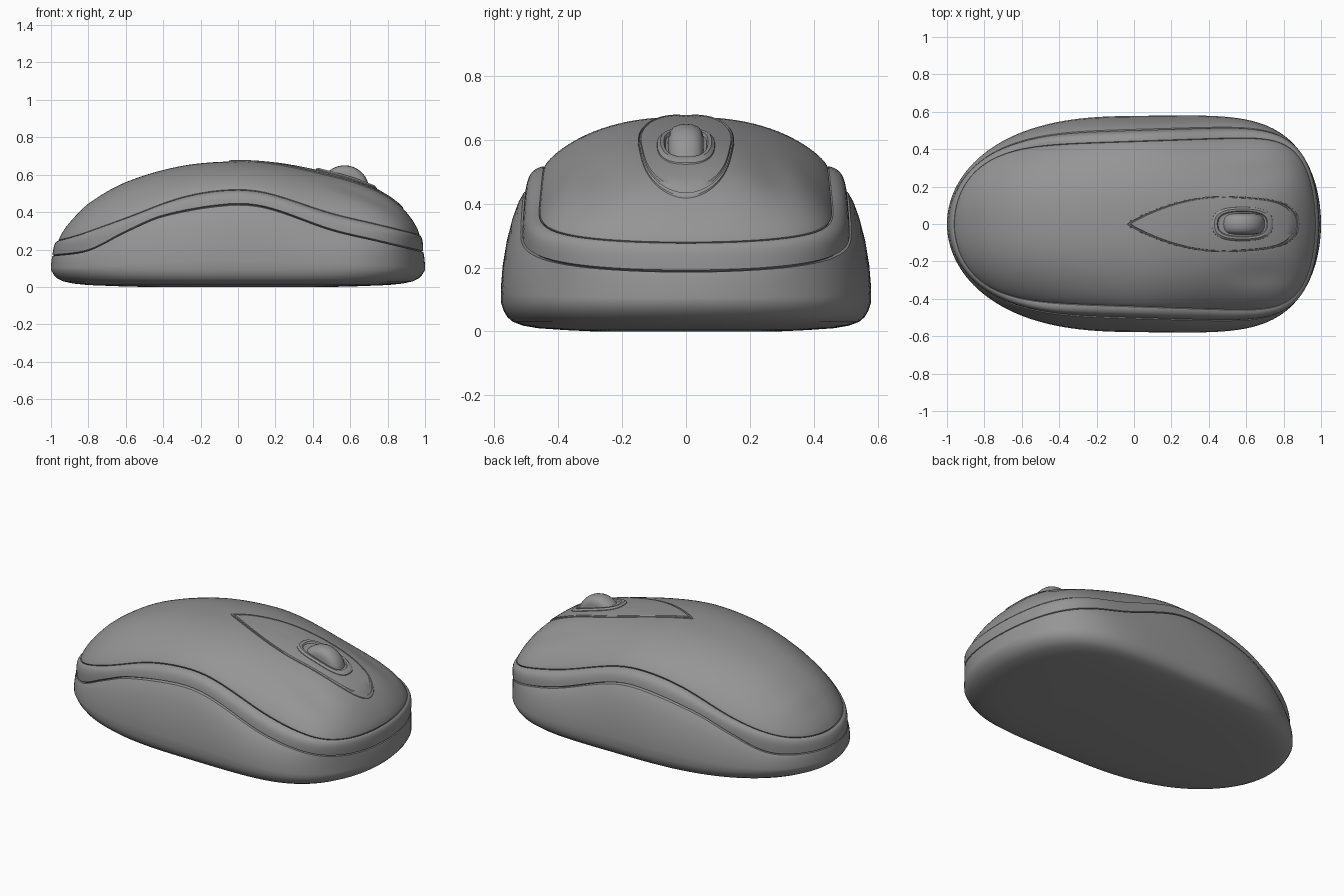
import bpy, bmesh, math
from math import sin, cos, pi, exp

if "Cube" in bpy.data.objects:
    bpy.data.objects.remove(bpy.data.objects["Cube"])

grey = bpy.data.materials.new("mid grey plastic")
grey.use_nodes = True
COLOUR = (0.3, 0.3, 0.3, 1)
grey.diffuse_color = COLOUR
grey.node_tree.nodes["Principled BSDF"].inputs["Base Color"].default_value = COLOUR
N = 128


def loft(name, rings, wrap=True, cap=False, angle=35):
    """Skin a list of equal point rows into a smooth shaded object."""
    bm = bmesh.new()
    rows = [[bm.verts.new(p) for p in r] for r in rings]
    n = len(rows[0])
    for a, b in zip(rows, rows[1:]):
        for i in range(n if wrap else n - 1):
            j = (i + 1) % n
            bm.faces.new((a[i], a[j], b[j], b[i]))
    if cap:
        bm.faces.new(rows[-1])
    bmesh.ops.remove_doubles(bm, verts=bm.verts, dist=0.0002)
    bmesh.ops.recalc_face_normals(bm, faces=bm.faces)
    me = bpy.data.meshes.new(name)
    bm.to_mesh(me)
    bm.free()
    ob = bpy.data.objects.new(name, me)
    bpy.context.collection.objects.link(ob)
    me.materials.append(grey)
    bpy.ops.object.select_all(action="DESELECT")
    ob.select_set(True)
    bpy.context.view_layer.objects.active = ob
    bpy.ops.object.shade_smooth_by_angle(angle=math.radians(angle))
    return ob


def curve(pts):
    """Smooth interpolation through (x, z) points."""
    def slope(i):
        a, b = pts[max(i - 1, 0)], pts[min(i + 1, len(pts) - 1)]
        return (b[1] - a[1]) / (b[0] - a[0])

    def f(x):
        x = min(max(x, pts[0][0]), pts[-1][0])
        i = max(k for k in range(len(pts) - 1) if pts[k][0] <= x)
        (xa, za), (xb, zb) = pts[i], pts[i + 1]
        h = xb - xa
        t = (x - xa) / h
        return (za * (1 + 2 * t) * (1 - t) ** 2 + slope(i) * h * t * (1 - t) ** 2
                + zb * t * t * (3 - 2 * t) + slope(i + 1) * h * t * t * (t - 1))
    return f


# Side-view lines: lower seam, upper seam and ridge
low_seam = curve([(-1, .17), (-.8, .2), (-.6, .3), (-.4, .385), (-.05, .445),
                  (.15, .43), (.5, .31), (.75, .25), (1, .19)])
top_seam = curve([(-.96, .25), (-.85, .28), (-.6, .37), (-.3, .48), (-.05, .52),
                  (.15, .505), (.5, .395), (.75, .335), (.97, .28)])
ridge = curve([(-.96, .25), (-.94, .29), (-.9, .345), (-.8, .445), (-.6, .56), (-.3, .647),
               (0, .672), (.2, .66), (.4, .625), (.6, .575), (.75, .515), (.85, .45),
               (.92, .375), (.96, .31), (.97, .28)])

# Plan outlines: back x, front x, half width, taper, back and front roundness
BASE = (-1, 1, .578, .01, 2.6, 4.8)
BAND = (-.992, .99, .5, .03, 3.6, 7)
SHELL = (-.96, .97, .44, .033, 5, 9)


def half_width(o, u):
    return (o[2] + o[3] * u) * math.sqrt(max(0, 1 - abs(u) ** (o[4] if u < 0 else o[5])))


def x_at(o, u):
    return (o[0] + o[1]) / 2 + u * (o[1] - o[0]) / 2


def outline(o):
    pts = []
    for i in range(N):
        t = 2 * pi * i / N
        u = cos(t)
        pts.append((x_at(o, u), math.copysign(half_width(o, u), sin(t))))
    return pts


def mix(a, b, t):
    return [(p[0] + (q[0] - p[0]) * t, p[1] + (q[1] - p[1]) * t) for p, q in zip(a, b)]


def top_z(x, y):
    """Height of the top shell, with a finger hollow on each button."""
    u = (x - x_at(SHELL, 0)) * 2 / (SHELL[1] - SHELL[0])
    w = half_width(SHELL, max(-1, min(1, u)))
    v = min(1, abs(y) / w) if w > 1e-6 else 0
    z = top_seam(x) + (ridge(x) - top_seam(x)) * (1 - v ** 2.4) ** .8
    dent = exp(-((abs(y) - .28) / .07) ** 2 - ((x - .68) / .17) ** 2)
    return z - .016 * dent * (1 - v ** 4)


# Top shell, built from cross-sections
sections = []
for i in range(N // 2 + 1):
    u = cos(2 * pi * i / N)
    x, w = x_at(SHELL, u), half_width(SHELL, u)
    ys = [w * sin(pi * (k / 48 - .5)) for k in range(49)]
    sections.append([(x, y, top_z(x, y)) for y in ys])
loft("top_shell", sections, wrap=False, angle=60)

# Middle band, with a groove below the shell
shell, band, base = outline(SHELL), outline(BAND), outline(BASE)
rings = [[(x, y, top_seam(x)) for x, y in shell],
         [(x * .985, y * .98, top_seam(x) - .016) for x, y in shell]]
for k in range(11):
    t = k / 10
    swell = sin(pi * t ** .85)
    rings.append([(x * (1 + .006 * swell), y * (1 + .03 * swell),
                   (top_seam(a[0]) - .004) * (1 - t) + low_seam(x) * t + .012 * swell)
                  for (x, y), a in zip(mix(shell, band, .06 + .94 * t), shell)])
rings.append([(x * .988, y * .975, low_seam(x) - .006) for x, y in band])
loft("middle_band", rings)

# Lower body and underside
rings = [[(x * .988, y * .975, low_seam(x) - .006) for x, y in band]]
for blend, g in ((.08, .985), (.3, .9), (.55, .75), (.78, .55), (.93, .35), (1, .15), (.995, 0)):
    rings.append([(x, y, .09 + (low_seam(x) - .095) * g) for x, y in mix(band, base, blend)])
for s, z in ((.985, .065), (.965, .045), (.935, .03), (.88, .018), (.8, .01), (.65, .004), (.5, 0)):
    rings.append([(x * s, y * s, z) for x, y in base])
loft("lower_body", rings, cap=True)


def teardrop(s):
    """Wheel panel outline, pointed at the back and blunt at the front."""
    pts = []
    for i in range(N):
        t = 2 * pi * i / N
        k = (1 - cos(t)) / 2
        w = .178 * math.sin(pi / 2 * min(1, k / .62)) ** .9 * (1 - .25 * k) * (1 - k ** 12) ** .5
        pts.append((.45 + s * (-.5 + .935 * k), s * math.copysign(w, sin(t))))
    return pts


def oval(rx, ry):
    pts = []
    for i in range(N):
        c, s = cos(2 * pi * i / N), sin(2 * pi * i / N)
        pts.append((.58 + rx * math.copysign(abs(c) ** .75, c), ry * math.copysign(abs(s) ** .75, s)))
    return pts


def on_top(pts, lift):
    return [(x, y, top_z(x, y) + lift) for x, y in pts]


# Teardrop panel with a grooved rim
loft("wheel_panel", [on_top(teardrop(s), h) for s, h in (
    (1, -.01), (.995, .005), (.975, .007), (.965, .001), (.945, .001), (.935, .006),
    (.85, .006), (.7, .006), (.5, .006), (.3, .006), (.1, .006), (0, .006))], angle=30)

# Raised collar around the wheel
loft("wheel_collar", [on_top(oval(rx, ry), h) for rx, ry, h in (
    (.165, .092, -.01), (.163, .09, .01), (.15, .08, .018), (.135, .069, .016),
    (.13, .065, .008), (.12, .056, .007))])

# Scroll wheel, turned about the sideways axis
profile = [(.0, -.055), (.09, -.055), (.108, -.05), (.122, -.038), (.129, -.02), (.131, 0)]
profile += [(r, -y) for r, y in reversed(profile[:-1])]
loft("scroll_wheel", [[(.57 + r * cos(2 * pi * i / 64), y, .519 + r * sin(2 * pi * i / 64))
                       for i in range(64)] for r, y in profile], angle=50)
